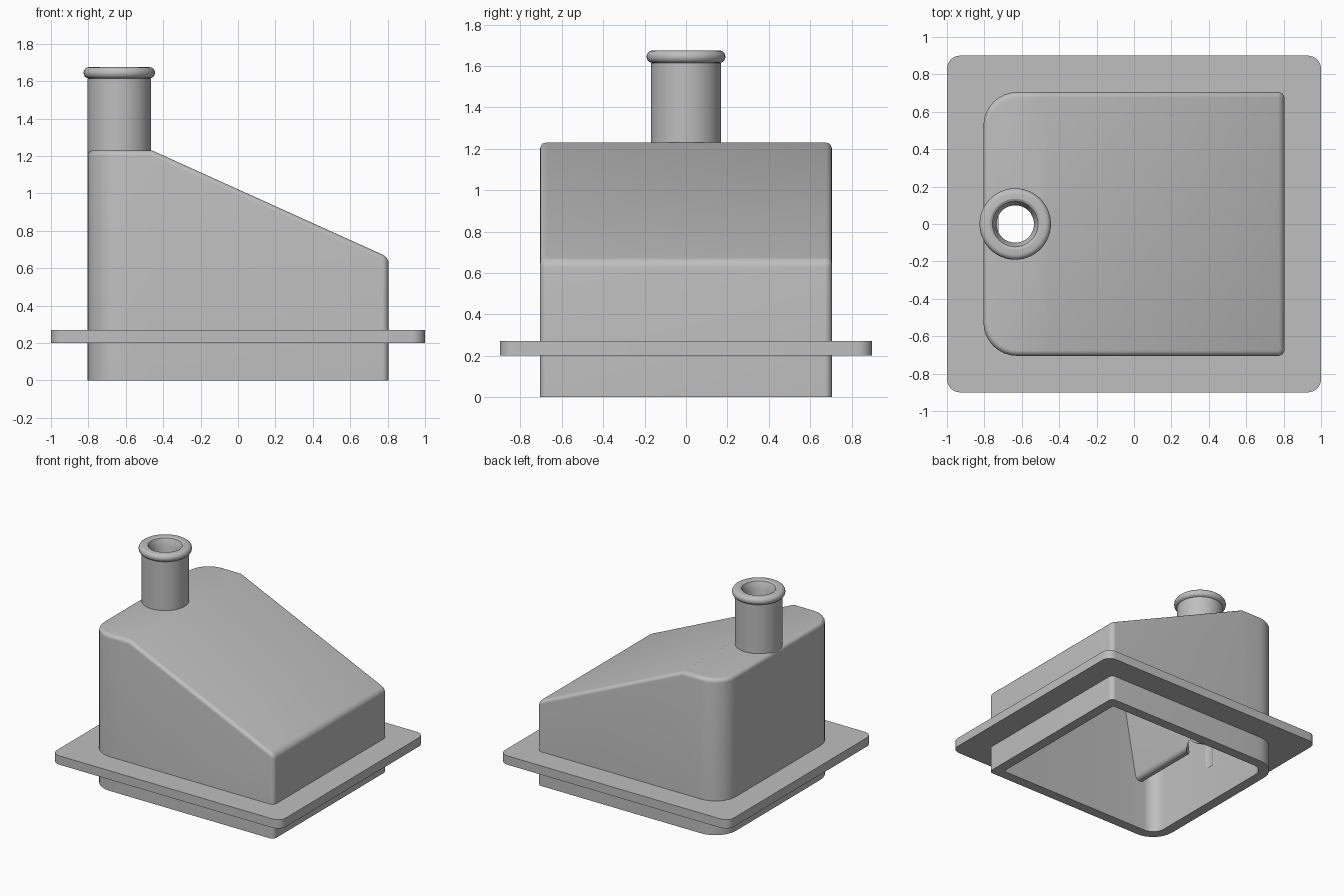
import bpy, bmesh
from math import sin, cos, pi

if "Cube" in bpy.data.objects:
    bpy.data.objects.remove(bpy.data.objects["Cube"], do_unlink=True)

grey = bpy.data.materials.new("plain_grey")
grey.use_nodes = True
grey.diffuse_color = (0.52, 0.52, 0.52, 1)
grey.node_tree.nodes["Principled BSDF"].inputs["Base Color"].default_value = grey.diffuse_color

FOLD, TOP, SLOPE = -0.46, 1.23, 0.452
PIPE_X, BORE = -0.635, 0.10
WALL, FILLET = 0.08, 0.03
STEPS = 8


def finish(bm, name):
    bmesh.ops.recalc_face_normals(bm, faces=bm.faces)
    mesh = bpy.data.meshes.new(name)
    bm.to_mesh(mesh)
    bm.free()
    obj = bpy.data.objects.new(name, mesh)
    bpy.context.collection.objects.link(obj)
    mesh.materials.append(grey)
    return obj


def select(obj):
    bpy.ops.object.select_all(action="DESELECT")
    obj.select_set(True)
    bpy.context.view_layer.objects.active = obj


def smooth(obj):
    select(obj)
    bpy.ops.object.shade_smooth_by_angle(angle=0.42)


def roof(x):
    return TOP - SLOPE * max(0, x - FOLD)


def outline(x_half, y_half, r_left, r_right):
    """Rounded rectangle, anticlockwise, with a point on each side of the fold."""
    pts = [(FOLD, -y_half)]
    corners = [(1, -1, r_right), (1, 1, r_right), (-1, 1, r_left), (-1, -1, r_left)]
    for k, (sx, sy, r) in enumerate(corners):
        for i in range(STEPS + 1):
            a = (k - 1 + i / STEPS) * pi / 2
            pts.append((sx * (x_half - r) + r * cos(a), sy * (y_half - r) + r * sin(a)))
        if k == 1:
            pts.append((FOLD, y_half))
    return pts


def body_outline(inset):
    return outline(0.805 - inset, 0.705 - inset, 0.18 - inset, max(0.035 - inset, 0.005))


def add_ring(bm, pts, height):
    return [bm.verts.new((x, y, height(x))) for x, y in pts]


def bridge(bm, a, b):
    n = len(a)
    for i in range(n):
        j = (i + 1) % n
        bm.faces.new((a[i], a[j], b[j], b[i]))


def cap(bm, ring):
    half = 2 * STEPS + 3
    bm.faces.new(ring[:half + 1])
    bm.faces.new(ring[half:] + ring[:1])


# Hollow hood body: inner shell and filleted outer shell, joined at the rim
bm = bmesh.new()
inner = body_outline(WALL)
ceiling = add_ring(bm, inner, lambda x: roof(x) - WALL)
cap(bm, ceiling)
rings = [ceiling, add_ring(bm, inner, lambda x: 0), add_ring(bm, body_outline(0), lambda x: 0)]
for i in range(6):
    a = i / 5 * pi / 2
    drop = FILLET * (1 - sin(a))
    rings.append(add_ring(bm, body_outline(FILLET * (1 - cos(a))), lambda x: roof(x) - drop))
for a, b in zip(rings, rings[1:]):
    bridge(bm, a, b)
cap(bm, rings[-1])
body = finish(bm, "hood_body")

# Mounting flange around the body
bm = bmesh.new()
outer, hole = outline(1, 0.9, 0.07, 0.07), body_outline(0.02)
rings = [add_ring(bm, p, lambda x: z) for p, z in
         ((outer, 0.2), (outer, 0.27), (hole, 0.27), (hole, 0.2))]
for i in range(4):
    bridge(bm, rings[i], rings[(i + 1) % 4])
smooth(finish(bm, "mounting_flange"))

# Inner baffle hanging from the fold, with a rounded lower edge
bm = bmesh.new()
section = [(-0.41, 1.13), (-0.545, 0.40), (-0.62, 0.40), (-0.48, 1.16)]
ends = [[bm.verts.new((x, y, z)) for x, z in section] for y in (-0.64, 0.64)]
bridge(bm, *ends)
for end in ends:
    bm.faces.new(end)
low = [e for e in bm.edges if all(v.co.z < 0.5 for v in e.verts)
       and abs(e.verts[0].co.y - e.verts[1].co.y) > 1]
bmesh.ops.bevel(bm, geom=low, offset=0.03, segments=4, profile=0.5, affect="EDGES")
baffle = finish(bm, "inner_baffle")

# Bore through the roof and the baffle
bpy.ops.mesh.primitive_cylinder_add(vertices=48, radius=BORE, depth=1.2, location=(PIPE_X, 0, 0.9))
cutter = bpy.context.object
cutter.name = "bore_cutter"
cutter.hide_render = True
cutter.data.materials.append(grey)
for obj in (body, baffle):
    mod = obj.modifiers.new("bore", "BOOLEAN")
    mod.operation, mod.object, mod.solver = "DIFFERENCE", cutter, "EXACT"
    select(obj)
    bpy.ops.object.modifier_apply(modifier=mod.name)
    smooth(obj)
bpy.data.objects.remove(cutter, do_unlink=True)

# Outlet pipe with a rolled lip, turned from a profile
profile = [(BORE, 1.16), (0.17, 1.16), (0.17, 1.615)]
for i in range(9):
    a = (i / 8 - 0.5) * pi
    profile.append((0.163 + 0.028 * cos(a), 1.645 + 0.03 * sin(a)))
profile += [(0.135, 1.675), (0.122, 1.668), (0.115, 1.65), (BORE, 1.61)]
bm = bmesh.new()
SIDES = 48
loops = [[bm.verts.new((PIPE_X + r * cos(2 * pi * i / SIDES), r * sin(2 * pi * i / SIDES), z))
          for i in range(SIDES)] for r, z in profile]
for i in range(len(loops)):
    bridge(bm, loops[i], loops[(i + 1) % len(loops)])
smooth(finish(bm, "outlet_pipe"))
